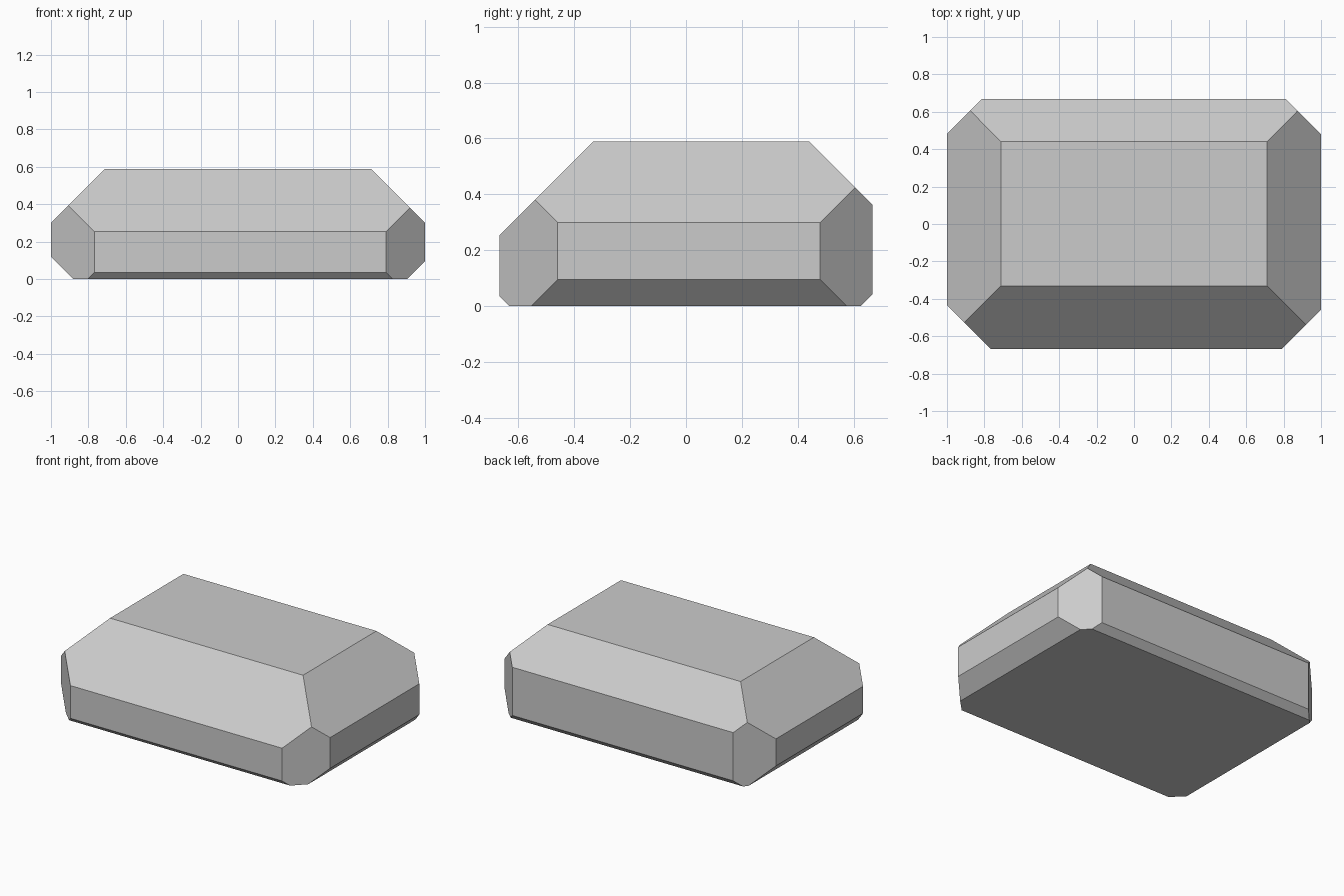
import bpy, bmesh
from mathutils import Vector

if "Cube" in bpy.data.objects:
    bpy.data.objects.remove(bpy.data.objects["Cube"])

W, D, H = 1.0, 0.667, 0.589

# 45 degree edge bevels: direction and offset, keeping points with direction . p <= offset
BEVELS = [
    ((1, 0, 1), 1.30), ((-1, 0, 1), 1.30), ((1, 0, -1), 0.905), ((-1, 0, -1), 0.88),
    ((0, 1, 1), 1.03), ((0, -1, 1), 0.92), ((0, 1, -1), 0.625), ((0, -1, -1), 0.632),
    ((1, 1, 0), 1.48), ((-1, 1, 0), 1.482), ((1, -1, 0), 1.459), ((-1, -1, 0), 1.435),
]

# Base block standing on the ground
bm = bmesh.new()
bmesh.ops.create_cube(bm, size=1)
for v in bm.verts:
    v.co = Vector((v.co.x * 2 * W, v.co.y * 2 * D, (v.co.z + 0.5) * H))

# Slice off each edge and cap the cut
for direction, offset in BEVELS:
    n = Vector(direction)
    bmesh.ops.bisect_plane(bm, geom=bm.verts[:] + bm.edges[:] + bm.faces[:], dist=1e-5,
                           plane_co=n * offset / n.length_squared, plane_no=n,
                           clear_outer=True)
    rim = [e for e in bm.edges if e.is_boundary]
    if rim:
        bmesh.ops.holes_fill(bm, edges=rim, sides=0)

bmesh.ops.recalc_face_normals(bm, faces=bm.faces[:])
mesh = bpy.data.meshes.new("bevelled_block")
bm.to_mesh(mesh)
bm.free()
bpy.context.collection.objects.link(bpy.data.objects.new("bevelled_block", mesh))
